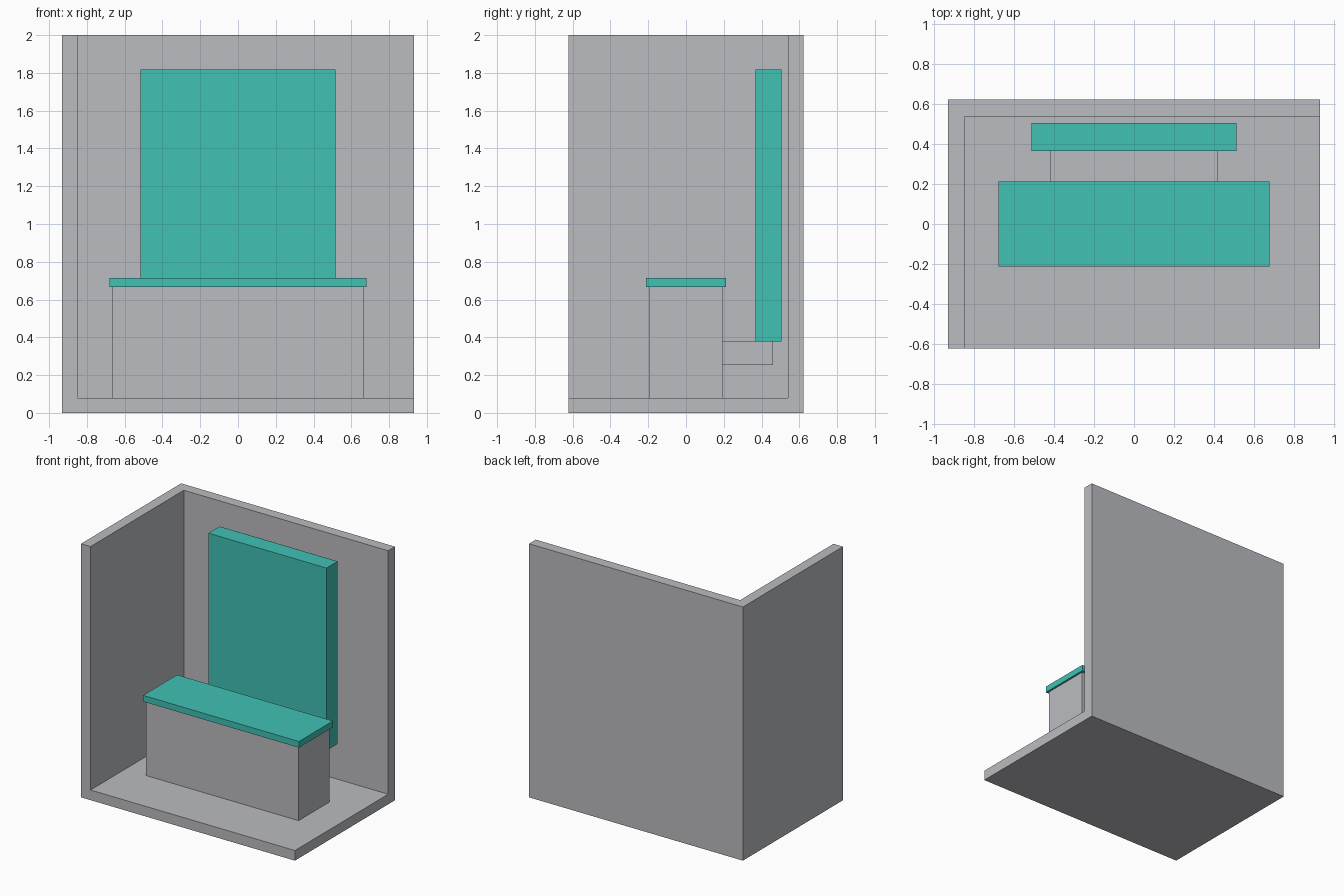
import bpy

if "Cube" in bpy.data.objects:
    bpy.data.objects.remove(bpy.data.objects["Cube"])


def material(name, rgb):
    m = bpy.data.materials.new(name)
    m.diffuse_color = (*rgb, 1.0)
    m.use_nodes = True
    m.node_tree.nodes["Principled BSDF"].inputs["Base Color"].default_value = m.diffuse_color
    return m


GREY = material("light_grey", (0.497, 0.503, 0.527))
TEAL = material("teal", (0.053, 0.533, 0.456))


def box(name, x, y, z, mat):
    """Box spanning the given (min, max) ranges."""
    spans = (x, y, z)
    bpy.ops.mesh.primitive_cube_add(size=1)
    ob = bpy.context.object
    ob.name = name
    ob.location = [(a + b) / 2 for a, b in spans]
    ob.scale = [b - a for a, b in spans]
    bpy.ops.object.transform_apply(location=True, rotation=False, scale=True)
    ob.data.materials.append(mat)
    return ob


# Booth shell: floor, left wall and back wall in one solid
shell = box("booth_shell", (-0.933, 0.933), (-0.623, 0.623), (0, 2), GREY)
cutter = box("shell_cutter", (-0.85, 1.2), (-1, 0.539), (0.08, 2.3), GREY)
cutter.hide_render = True
cut = shell.modifiers.new("hollow", "BOOLEAN")
cut.operation = "DIFFERENCE"
cut.solver = "EXACT"
cut.object = cutter
bpy.context.view_layer.objects.active = shell
bpy.ops.object.modifier_apply(modifier=cut.name)
bpy.data.objects.remove(cutter)

# Bench with overhanging seat
box("bench_base", (-0.665, 0.665), (-0.195, 0.192), (0.08, 0.666), GREY)
box("seat", (-0.68, 0.68), (-0.212, 0.212), (0.666, 0.715), TEAL)

# Backrest panel carried by a bracket behind the bench
box("backrest_bracket", (-0.418, 0.418), (0.192, 0.461), (0.253, 0.378), GREY)
box("backrest", (-0.515, 0.515), (0.367, 0.506), (0.378, 1.817), TEAL)
